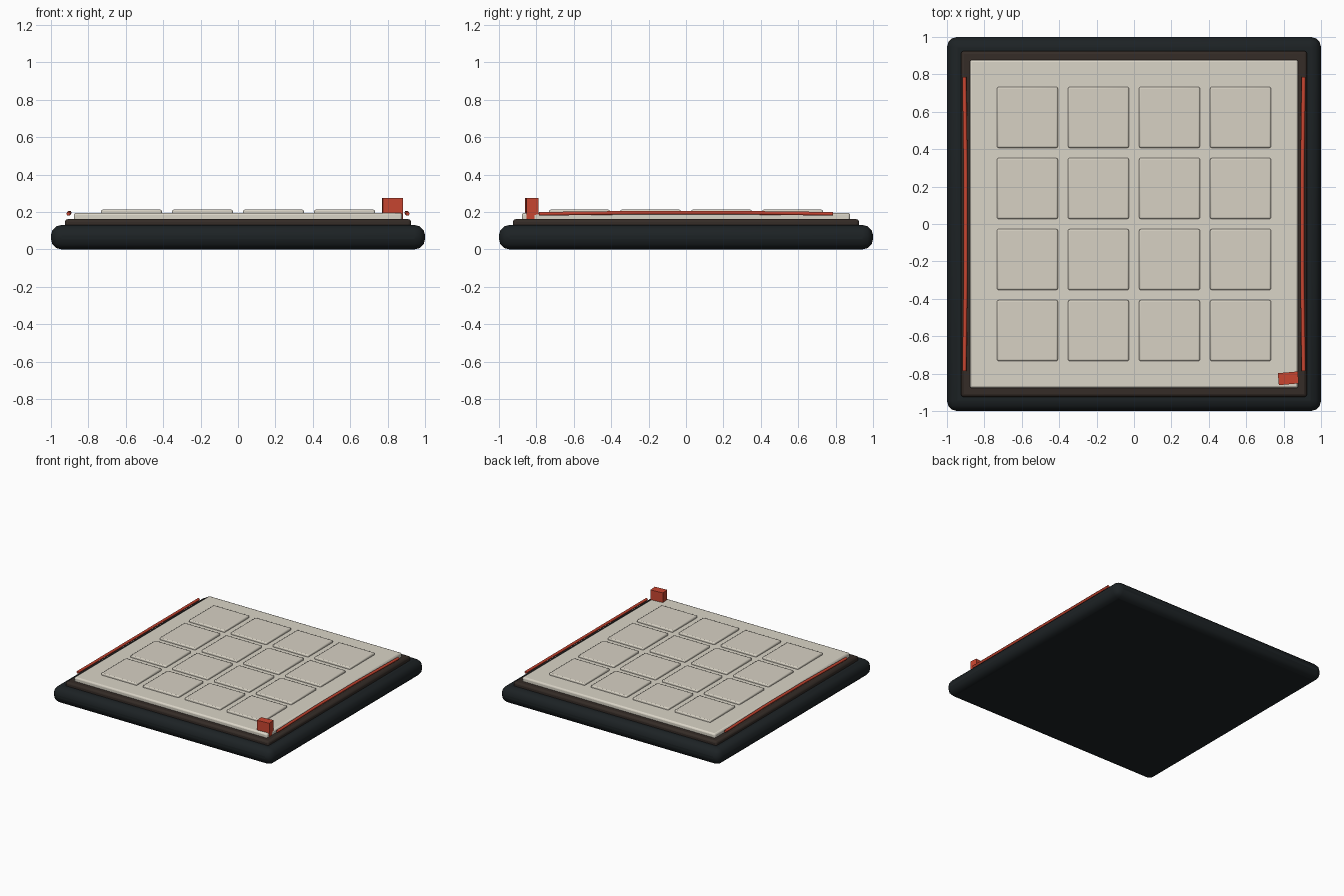
import bpy, math

if "Cube" in bpy.data.objects:
    bpy.data.objects.remove(bpy.data.objects["Cube"])

def material(name, rgb):
    m = bpy.data.materials.new(name)
    m.diffuse_color = (*rgb, 1)
    m.use_nodes = True
    m.node_tree.nodes["Principled BSDF"].inputs["Base Color"].default_value = m.diffuse_color
    return m

BLACK = material("black_rubber", (0.012, 0.016, 0.018))
BROWN = material("dark_brown", (0.035, 0.025, 0.02))
CREAM = material("cream", (0.70, 0.66, 0.57))
TILE = material("tile_cream", (0.68, 0.64, 0.55))
RED = material("red", (0.58, 0.06, 0.03))

def box(name, centre, size, z0, z1, mat, bevel=0, segments=2, turn=0):
    bpy.ops.mesh.primitive_cube_add(size=1, location=(*centre, (z0 + z1) / 2),
                                    rotation=(0, 0, turn))
    o = bpy.context.object
    o.name = name
    o.scale = (*size, z1 - z0)
    bpy.ops.object.transform_apply(location=False, rotation=False, scale=True)
    o.data.materials.append(mat)
    if bevel:
        b = o.modifiers.new("bevel", 'BEVEL')
        b.width = bevel
        b.segments = segments
        bpy.ops.object.shade_smooth_by_angle(angle=math.radians(30))
    return o

# Stacked base, inner tray and play surface
box("base", (0, 0), (2, 2), 0, 0.13, BLACK, 0.055, 3)
box("inner_tray", (0, 0), (1.85, 1.85), 0.1, 0.162, BROWN, 0.015, 2)
box("surface_panel", (0, 0), (1.755, 1.755), 0.14, 0.195, CREAM, 0.012, 2)

# Four by four grid of raised tiles
for i in range(4):
    for j in range(4):
        box(f"tile_{i}_{j}", ((i - 1.5) * 0.38, (j - 1.5) * 0.38),
            (0.325, 0.325), 0.185, 0.212, TILE, 0.008, 2)

# Slightly bowed red cords along the left and right edges
for side, label in ((-1, "left"), (1, "right")):
    c = bpy.data.curves.new(f"{label}_cord", 'CURVE')
    c.dimensions = '3D'
    c.bevel_depth = 0.011
    c.bevel_resolution = 1
    c.use_fill_caps = True
    pts = [(0.907, -0.785, 0.190), (0.900, -0.26, 0.196),
           (0.900, 0.26, 0.196), (0.907, 0.785, 0.190)]
    s = c.splines.new('POLY')
    s.points.add(len(pts) - 1)
    for p, (x, y, z) in zip(s.points, pts):
        p.co = (side * x, y, z, 1)
    c.materials.append(RED)
    bpy.context.collection.objects.link(bpy.data.objects.new(f"{label}_cord", c))

# Red corner tab
box("corner_tab", (0.825, -0.825), (0.107, 0.064), 0.163, 0.275, RED, turn=math.radians(5))
